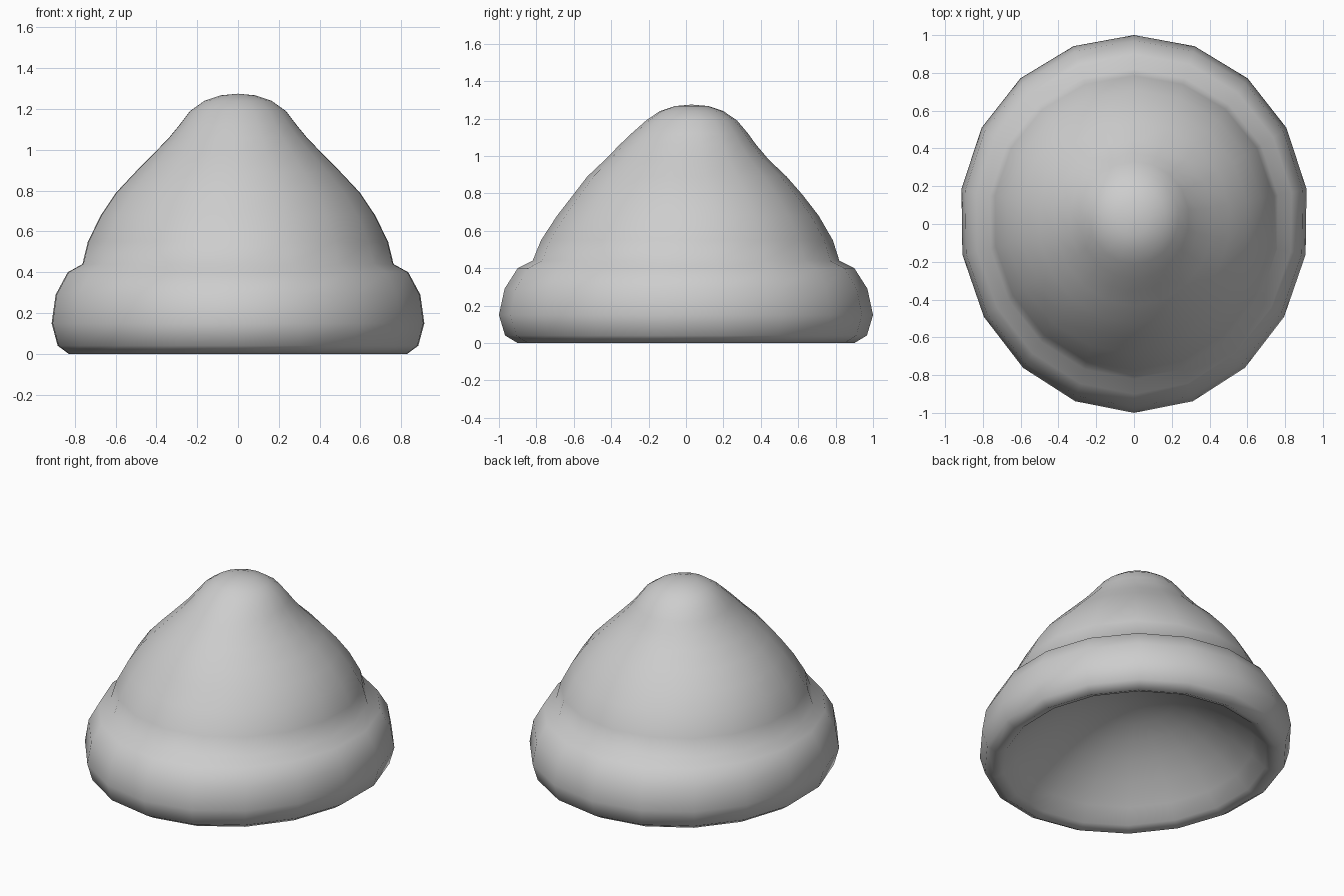
import bpy, bmesh, math

if "Cube" in bpy.data.objects:
    bpy.data.objects.remove(bpy.data.objects["Cube"])

SEGMENTS = 18

felt = bpy.data.materials.new("mid grey")
felt.diffuse_color = (0.61, 0.61, 0.61, 1)
felt.use_nodes = True
felt.node_tree.nodes["Principled BSDF"].inputs["Base Color"].default_value = felt.diffuse_color

# Rings from crown to rim: half width x, half depth y, height, y offset
crown = [(0.085, 0.09, 1.267, 0.03), (0.167, 0.17, 1.24, 0.03),
         (0.238, 0.243, 1.19, 0.03), (0.292, 0.312, 1.12, 0.02),
         (0.342, 0.365, 1.06, 0.01), (0.42, 0.438, 0.98, 0.005),
         (0.51, 0.533, 0.89, 0.005), (0.605, 0.615, 0.79, 0.01),
         (0.68, 0.70, 0.68, 0.01), (0.745, 0.78, 0.55, 0.005),
         (0.772, 0.82, 0.44, 0)]
brim = [(0.845, 0.90, 0.40, 0), (0.905, 0.97, 0.29, 0),
        (0.925, 1.0, 0.15, 0), (0.895, 0.967, 0.04, 0),
        (0.84, 0.90, 0.0, 0), (0.78, 0.845, 0.025, 0)]
# The underside is a shallow hollow with a rounded profile
HOLLOW = 0.42
hollow = [(0.78 * t, 0.845 * t, 0.025 + HOLLOW * (1 - t * t), 0)
          for t in (0.9, 0.75, 0.6, 0.45, 0.3, 0.15)]


def add_ring(bm, rx, ry, z, oy):
    ring = []
    for i in range(SEGMENTS):
        a = 2 * math.pi * i / SEGMENTS
        s, c = math.sin(a), math.cos(a)
        # slightly broader towards the back
        ring.append(bm.verts.new((rx * s * (1 + 0.015 * c),
                                  oy + ry * (c + 0.012 * s * s), z)))
    return ring


# Knitted hat: crown, rolled brim and hollow underside as one closed shell
bm = bmesh.new()
rings = [add_ring(bm, *r) for r in crown + brim + hollow]
for a, b in zip(rings, rings[1:]):
    for i in range(SEGMENTS):
        j = (i + 1) % SEGMENTS
        bm.faces.new((a[i], a[j], b[j], b[i]))
for ring, y, z in ((rings[0], 0.03, 1.275), (rings[-1], 0, 0.025 + HOLLOW)):
    tip = bm.verts.new((0, y, z))
    for i in range(SEGMENTS):
        bm.faces.new((ring[i], ring[(i + 1) % SEGMENTS], tip))
bmesh.ops.recalc_face_normals(bm, faces=bm.faces)
for f in bm.faces:
    f.smooth = True

mesh = bpy.data.meshes.new("hat")
bm.to_mesh(mesh)
bm.free()
mesh.materials.append(felt)
hat = bpy.data.objects.new("hat", mesh)
bpy.context.collection.objects.link(hat)
